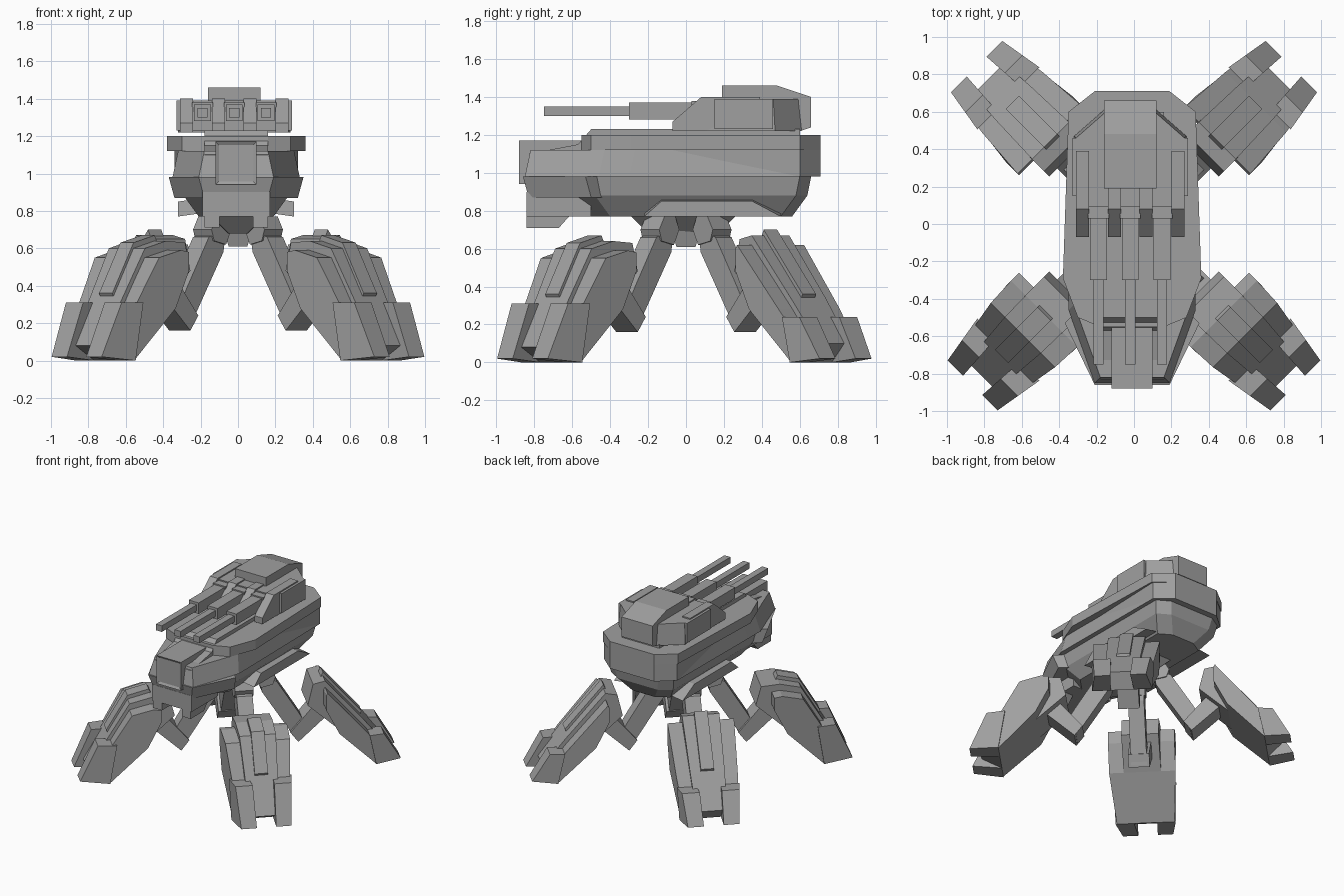
import bpy, bmesh
from mathutils import Vector

old = bpy.data.objects.get("Cube")
if old:
    bpy.data.objects.remove(old, do_unlink=True)

grey = bpy.data.materials.new("armour grey")
grey.use_nodes = True
colour = (.35, .35, .35, 1)
grey.diffuse_color = colour
grey.node_tree.nodes["Principled BSDF"].inputs["Base Color"].default_value = colour

hull_x = -.01
gun_x = -.02
hands = {"left": 1, "right": -1}


def rings(name, loops, inset_front=False):
    """Skin a stack of equal-length loops and cap both ends."""
    bm = bmesh.new()
    rows = [[bm.verts.new(point) for point in loop] for loop in loops]
    for low, high in zip(rows, rows[1:]):
        for i in range(len(low)):
            bm.faces.new((low[i - 1], low[i], high[i], high[i - 1]))
    bm.faces.new(rows[0])
    bm.faces.new(rows[-1])
    bmesh.ops.recalc_face_normals(bm, faces=bm.faces)
    if inset_front:
        front = min(bm.faces, key=lambda face: face.calc_center_median().y)
        bmesh.ops.inset_region(bm, faces=[front], thickness=.025)
        bmesh.ops.translate(bm, verts=front.verts, vec=(0, .01, 0))
    mesh = bpy.data.meshes.new(name)
    bm.to_mesh(mesh)
    bm.free()
    mesh.materials.append(grey)
    obj = bpy.data.objects.new(name, mesh)
    bpy.context.collection.objects.link(obj)


def deck(name, centre, outline, *layers):
    """Mirror a half outline and stack it in layers of (height, inset)."""
    loops = []
    for z, inset in layers:
        half = [(x - inset, y - inset if y > 0 else y + inset) for x, y in outline]
        right = [(centre + x, y, z) for x, y in half]
        left = [(centre - x, y, z) for x, y in reversed(half)]
        loops.append(right + left)
    rings(name, loops)


def side(name, centre, half_width, profile, inset_front=False):
    """Extrude a side profile of (y, z) points across x."""
    edges = (centre - half_width, centre + half_width)
    rings(name, [[(x, y, z) for y, z in profile] for x in edges], inset_front)


def box(name, centre, half_width, front, back, bottom, top):
    profile = [(front, bottom), (back, bottom), (back, top), (front, top)]
    side(name, centre, half_width, profile)


# Hull
deck("upper_hull", hull_x, [(.2, -.85), (.34, -.46), (.34, -.3), (.33, .6), (.2, .7)],
     (.98, 0), (1.12, .03))
deck("armour_belt", hull_x, [(.17, -.55), (.29, -.5), (.37, -.29), (.34, .6), (.2, .71)],
     (1.12, 0), (1.2, 0))
deck("rear_hull", hull_x, [(.3, -.3), (.33, .6), (.2, .71)], (.98, 0), (1.13, 0))
side("top_deck", hull_x, .17,
     [(-.83, 1.1), (-.57, 1.15), (-.5, 1.23), (.6, 1.23), (.6, 1.1)])
deck("lower_hull", hull_x, [(.2, -.6), (.3, -.5), (.3, .6), (.2, .66)],
     (.77, .1), (.88, .02), (.98, 0))
deck("chin_armour", hull_x, [(.2, -.86), (.36, -.53), (.3, -.47)], (.87, .03), (.98, 0))
box("chin", hull_x, .18, -.84, -.5, .77, .9)
side("nose_box", hull_x, .11,
     [(-.88, .94), (-.88, 1.17), (-.55, 1.17), (-.5, 1.1), (-.5, .94)], inset_front=True)

# Chin prongs and side skirts
skirt = [(-.22, .77), (-.13, .85), (.35, .85), (.5, .77)]
for hand, s in hands.items():
    side(hand + "_chin_prong", hull_x + s * .13, .04,
         [(-.84, .8), (-.84, .71), (-.67, .71), (-.59, .8)])
    inner = [(hull_x + s * .17, y, z + .02) for y, z in skirt]
    outer = [(hull_x + s * .31, y, z) for y, z in skirt]
    rings(hand + "_skirt", [inner, outer])

# Hub between the legs
deck("leg_hub", 0, [(.15, -.3), (.17, 0), (.15, .27)], (.68, .1), (.78, 0))
deck("hub_pin", 0, [(.1, -.1), (.1, .1)], (.61, .05), (.77, 0))

# Turret
deck("turret_body", gun_x, [(.29, .1), (.3, .47), (.14, .61)],
     (1.22, 0), (1.39, .01))
side("turret_roof", gun_x, .14,
     [(.19, 1.25), (.19, 1.46), (.48, 1.46), (.66, 1.4), (.66, 1.24), (.6, 1.22)])
for hand, s in hands.items():
    box(hand + "_turret_pod", gun_x + s * .28, .03, .15, .46, 1.23, 1.39)

# Three guns between four sloped cheeks
spacing = .17
cheek = [(-.07, 1.22), (-.07, 1.27), (.08, 1.4), (.39, 1.4), (.39, 1.22)]
for i in range(4):
    side(f"gun_cheek_{i}", gun_x + (i - 1.5) * spacing, .035, cheek)
for i in range(3):
    x = gun_x + (i - 1) * spacing
    box(f"gun_mount_{i}", x, .055, .03, .2, 1.23, 1.38)
    box(f"gun_sleeve_{i}", x, .045, -.3, .1, 1.28, 1.37)
    box(f"gun_barrel_{i}", x, .027, -.75, -.2, 1.3, 1.35)


# Legs: profiles are (reach from the hub, height)
def leg_part(name, direction, profile, start, end, taper=0):
    """Extrude a leg profile sideways, narrowing towards the foot."""
    out = Vector((*direction, 0)).normalized()
    across = out.cross(Vector((0, 0, 1)))
    loops = []
    for width in (start, end):
        loops.append([out * r + across * width * (1 - taper * max(0, r - .8))
                      + Vector((0, 0, z)) for r, z in profile])
    rings(name, loops)


hip = [(.12, .7), (.15, .77), (.23, .77), (.27, .7), (.25, .64), (.16, .62)]
shank = [(.15, .7), (.28, .66), (.44, .4), (.52, .26), (.43, .17), (.36, .28), (.17, .58)]
knee = [(.38, .24), (.44, .16), (.7, .4), (.6, .5)]
belly = [(1, 0), (.72, .28), (.5, .48)]
guard_start = .62

# Each leg pair: direction along y, top ridge of the shin, claw height and reach
pairs = {
    "front": (-1, [(.54, .63), (.68, .64), (.84, .6), (1, .33), (1.15, .08)], .31, 1.22),
    "rear": (1, [(.54, .65), (.63, .67), (.92, .33), (1.1, .1)], .24, 1.19),
}
for pair, (facing, ridge, claw_top, toe) in pairs.items():
    shin = ridge + belly
    guard = [(max(r, guard_start), z - .05) for r, z in ridge]
    guard += [(max(r, guard_start), z) for r, z in belly]
    crest = ridge[1:-1]
    rib = [(r, z + .03) for r, z in crest] + [(r - .04, z - .05) for r, z in reversed(crest)]
    claw = [(.95, claw_top), (toe - .13, claw_top), (toe, .02), (1, 0)]
    for hand, s in hands.items():
        leg = f"{pair}_{hand}_"
        direction = (s, facing)
        leg_part(leg + "hip", direction, hip, -.07, .07)
        leg_part(leg + "shank", direction, shank, -.06, .06)
        leg_part(leg + "knee", direction, knee, -.08, .08)
        leg_part(leg + "shin", direction, shin, -.14, .14, .6)
        leg_part(leg + "rib", direction, rib, -.05, .05)
        for edge, t in (("inner", 1), ("outer", -1)):
            leg_part(f"{leg}{edge}_guard", direction, guard, t * .12, t * .25, .7)
            leg_part(f"{leg}{edge}_claw", direction, claw, t * .1, t * .26, .65)
